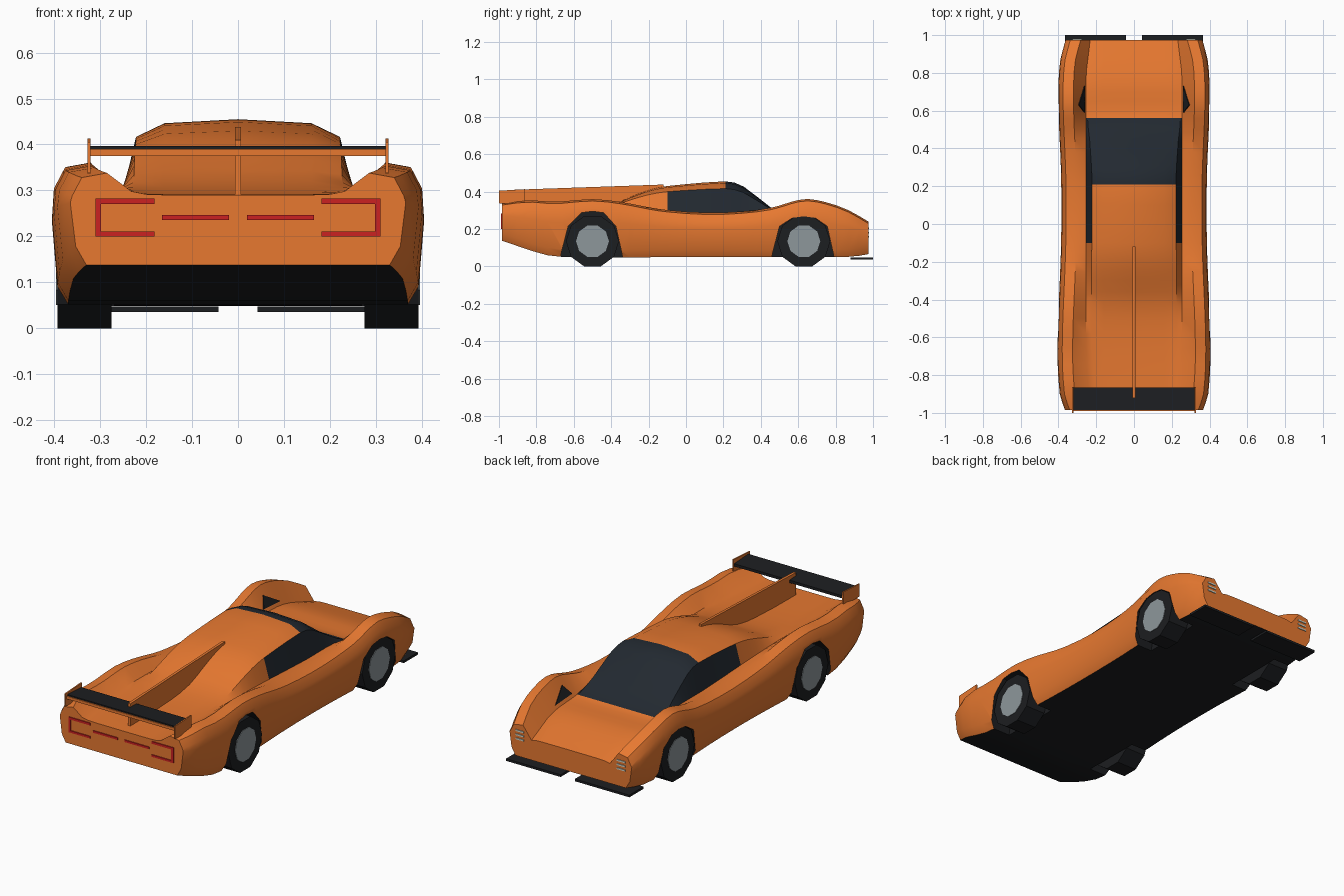
import bpy, bmesh, math

if "Cube" in bpy.data.objects:
    bpy.data.objects.remove(bpy.data.objects["Cube"])

def mat(name, r, g, b):
    m = bpy.data.materials.new(name)
    m.diffuse_color = (r, g, b, 1)
    m.use_nodes = True
    m.node_tree.nodes["Principled BSDF"].inputs["Base Color"].default_value = m.diffuse_color
    return m

ORANGE = mat("orange_paint", 0.80, 0.19, 0.03)
BLACK = mat("black_trim", 0.012, 0.013, 0.015)
GLASS = mat("dark_glass", 0.016, 0.022, 0.03)
GREY = mat("rim_grey", 0.27, 0.31, 0.33)
RED = mat("tail_red", 0.60, 0.015, 0.015)
PALE = mat("lamp_pale", 0.65, 0.68, 0.58)

def finish(name, bm, mats):
    bmesh.ops.recalc_face_normals(bm, faces=bm.faces)
    me = bpy.data.meshes.new(name)
    bm.to_mesh(me)
    bm.free()
    for m in mats:
        me.materials.append(m)
    ob = bpy.data.objects.new(name, me)
    bpy.context.collection.objects.link(ob)
    return ob

def prism(name, profile, x0, x1, m, mirror=True):
    """Extrude a (y, z) profile from x0 to x1, optionally on both sides."""
    bm = bmesh.new()
    for s in ((1, -1) if mirror else (1,)):
        a = [bm.verts.new((s * x0, y, z)) for y, z in profile]
        b = [bm.verts.new((s * x1, y, z)) for y, z in profile]
        bm.faces.new(a)
        bm.faces.new(b)
        for i in range(len(a)):
            j = (i + 1) % len(a)
            bm.faces.new((a[i], a[j], b[j], b[i]))
    return finish(name, bm, [m])

def box(name, x0, x1, y0, y1, z0, z1, m, mirror=True):
    return prism(name, [(y0, z0), (y1, z0), (y1, z1), (y0, z1)], x0, x1, m, mirror)

def curve(keys, y):
    """Smooth interpolation through (y, value) keys."""
    n = len(keys)
    i = 0
    while i < n - 2 and y > keys[i + 1][0]:
        i += 1
    def slope(k):
        a, b = keys[max(k - 1, 0)], keys[min(k + 1, n - 1)]
        return (b[1] - a[1]) / (b[0] - a[0])
    (ya, va), (yb, vb) = keys[i], keys[i + 1]
    h = yb - ya
    t = (y - ya) / h
    return ((2*t**3 - 3*t*t + 1) * va + (t**3 - 2*t*t + t) * h * slope(i)
            + (3*t*t - 2*t**3) * vb + (t**3 - t*t) * h * slope(i + 1))

# Body guide curves along y: half width, underside, fender crest, valley, centre line
WIDTH = [(-.985, .365), (-.9, .393), (-.65, .405), (-.1, .386), (.25, .386),
         (.63, .40), (.85, .393), (.975, .362)]
UNDER = [(-.985, .138), (-.75, .062), (-.62, .05), (0, .05), (.88, .052), (.975, .066)]
CREST = [(-.985, .338), (-.85, .354), (-.7, .346), (-.5, .36), (-.35, .345), (-.15, .308),
         (.05, .29), (.25, .291), (.45, .313), (.63, .36), (.75, .343), (.87, .30), (.975, .24)]
VALLEY = [(-.985, .298), (-.5, .305), (-.2, .298), (.2, .28), (.45, .277), (.56, .252),
          (.75, .236), (.975, .172)]
CENTRE = [(-.985, .29), (-.6, .298), (-.42, .322), (-.3, .37), (-.2, .408), (-.1, .43),
          (.05, .444), (.21, .455), (.3, .432), (.45, .318), (.56, .254), (.75, .24), (.975, .18)]
SHOULDER = [(-.985, .2), (-.6, .225), (.21, .222), (.45, .235), (.56, .246), (.975, .2)]

def section(y):
    w, zb, zt = curve(WIDTH, y), curve(UNDER, y), curve(CREST, y)
    zv, zc, xs = curve(VALLEY, y), curve(CENTRE, y), curve(SHOULDER, y)
    d = zc - zv
    return [(0, zb), (w - .035, zb), (w - .012, zb + .04), (w, (zb + zt) / 2 + .035),
            (w - .004, zt - .05), (w - .025, zt - .01), (w - .08, zt), (min(.254, xs + .032), zv),
            (xs, zv + .78 * d), (.16, zv + .95 * d), (0, zc)]

# Body shell lofted from mirrored cross-sections
stations = [-.985, -.95, -.9, -.82, -.74, -.66, -.58, -.5, -.42, -.36, -.3, -.25, -.2, -.15, -.1,
            0, .1, .21, .26, .31, .38, .45, .5, .56, .6, .65, .7, .75, .81, .87, .925, .975]
bm = bmesh.new()
rings = []
for y in stations:
    half = section(y)
    pts = half + [(-x, z) for x, z in half[-2:0:-1]]
    rings.append([bm.verts.new((x, y, z)) for x, z in pts])
for i in range(len(rings) - 1):
    a, b, y = rings[i], rings[i + 1], stations[i]
    for k in range(20):
        j = (k + 1) % 20
        f = bm.faces.new((a[k], a[j], b[j], b[k]))
        if k in (0, 19):
            f.material_index = 1
        elif (k in (7, 12) and -.11 < y < .55) or (8 <= k <= 11 and .2 < y < .55):
            f.material_index = 2
bm.faces.new(rings[0])
bm.faces.new(rings[-1])
body = finish("body", bm, [ORANGE, BLACK, GLASS])

# Wheel arches cut out of the body
for name, yc, top in (("rear_arch_cutter", -.5, .295), ("front_arch_cutter", .63, .268)):
    arch = [(yc - .185, -.02), (yc - .165, .08), (yc - .13, .215), (yc - .06, top - .008),
            (yc, top), (yc + .06, top - .008), (yc + .125, .215), (yc + .155, .08), (yc + .175, -.02)]
    cutter = prism(name, arch, .27, .5, BLACK)
    cutter.hide_render = True
    mod = body.modifiers.new("arch", 'BOOLEAN')
    mod.operation = 'DIFFERENCE'
    mod.solver = 'EXACT'
    mod.material_mode = 'TRANSFER'
    mod.object = cutter
    bpy.context.view_layer.objects.active = body
    bpy.ops.object.modifier_apply(modifier=mod.name)
    bpy.data.objects.remove(cutter)

bpy.ops.object.select_all(action='DESELECT')
body.select_set(True)
bpy.context.view_layer.objects.active = body
bpy.ops.object.shade_smooth_by_angle(angle=math.radians(32))

# Wheels: ten-sided tyres and rims
def decagon(yc, r):
    r /= math.cos(math.pi / 10)
    return [(yc + r * math.sin(math.pi * (2*i + 1) / 10), .135 + r * math.cos(math.pi * (2*i + 1) / 10))
            for i in range(10)]

for end, yc in (("rear", -.5), ("front", .63)):
    prism(end + "_tyres", decagon(yc, .135), .275, .393, BLACK)
    prism(end + "_rims", decagon(yc, .084), .38, .396, GREY)

# Rear wing, end plates and centre fin
prism("wing_blade", [(-.985, .38), (-.865, .376), (-.865, .39), (-.985, .397)], -.322, .322, BLACK, False)
box("wing_lip", -.322, .322, -.99, -.98, .375, .39, ORANGE, False)
prism("wing_end_plates", [(-1, .338), (-.862, .335), (-.862, .413), (-1, .405)], .321, .328, ORANGE)
prism("centre_fin", [(-.92, .285), (-.92, .41), (-.12, .438), (-.12, .40), (-.35, .31)],
      -.007, .007, ORANGE, False)

# Front splitter plates
box("splitter_plates", .042, .365, .88, 1, .036, .048, BLACK)

# Tail lights: bracket on each side and a central bar pair
for name, x0, x1, z0, z1 in (("upper", .182, .31, .27, .282), ("lower", .182, .31, .2, .211),
                             ("outer", .298, .31, .211, .27), ("inner", .02, .165, .236, .247)):
    box("tail_light_" + name, x0, x1, -.99, -.98, z0, z1, RED)

# Headlight strips
for i in range(3):
    z = .155 + .022 * i
    box("headlight_strip_%d" % (i + 1), .275, .325, .97, .979, z, z + .008, PALE)

# Triangular vents on the inner sides of the front fenders
bm = bmesh.new()
for s in (1, -1):
    tri = []
    for y, t in ((.59, .15), (.63, .62), (.73, .15)):
        (xc, zc), (xv, zv) = section(y)[6:8]
        tri.append((xv + (xc - xv) * t - .004, y, zv + (zc - zv) * t + .003))
    a = [bm.verts.new((s * x, y, z)) for x, y, z in tri]
    b = [bm.verts.new((s * (x + .008), y, z - .005)) for x, y, z in tri]
    bm.faces.new(a)
    bm.faces.new(b)
    for i in range(3):
        j = (i + 1) % 3
        bm.faces.new((a[i], a[j], b[j], b[i]))
finish("fender_vents", bm, [BLACK])
